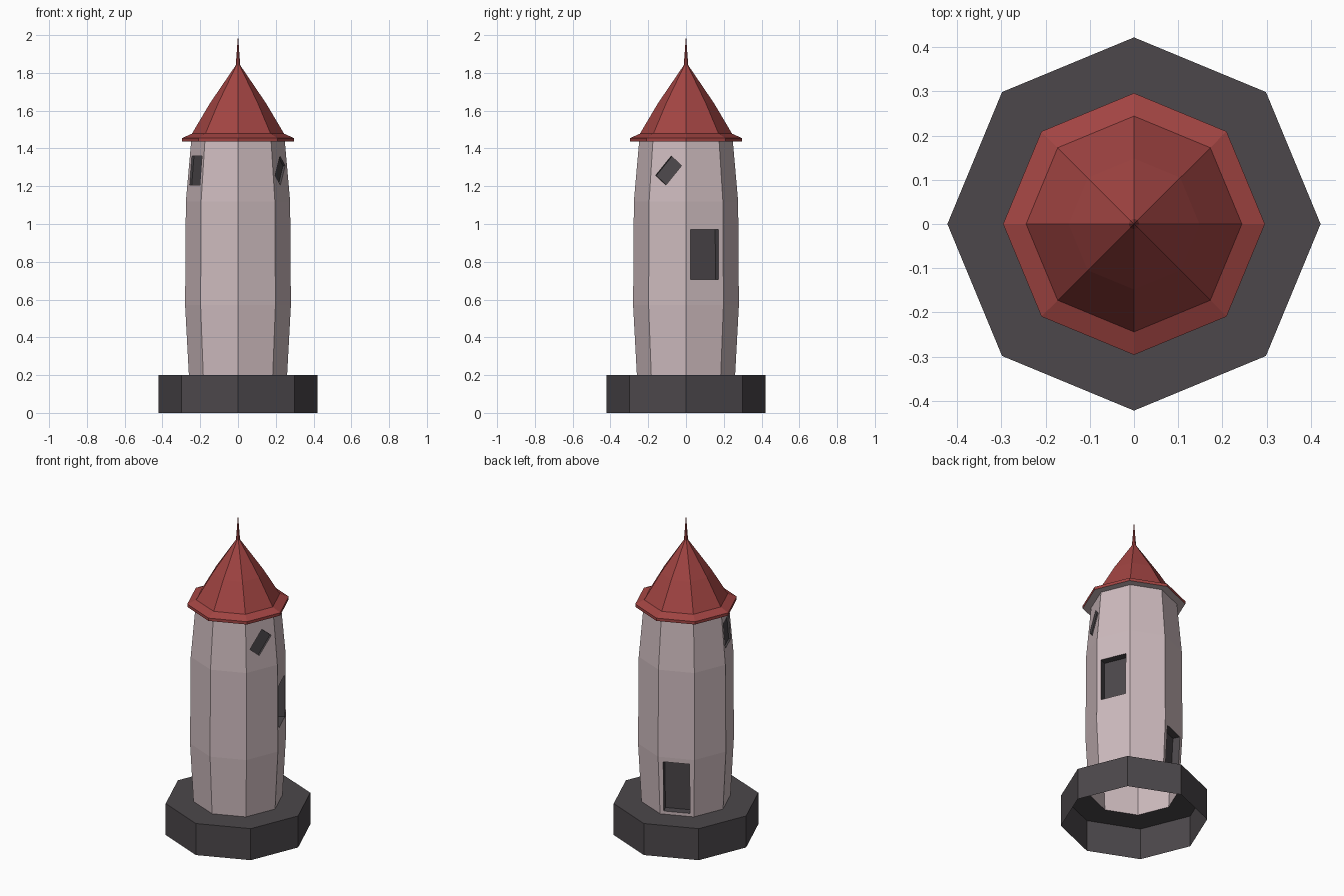
import bpy, bmesh, math
from mathutils import Vector

if "Cube" in bpy.data.objects:
    bpy.data.objects.remove(bpy.data.objects["Cube"])

SIDES = 8


def material(name, r, g, b):
    m = bpy.data.materials.new(name)
    m.diffuse_color = (r, g, b, 1)
    m.use_nodes = True
    m.node_tree.nodes["Principled BSDF"].inputs["Base Color"].default_value = m.diffuse_color
    return m


PINK = material("pale pink wall", 0.62, 0.50, 0.52)
DARK = material("dark grey", 0.072, 0.064, 0.070)
RED = material("roof red", 0.36, 0.058, 0.055)


def recess(bm, quad, z, w, h, turn, depth):
    """Replace a wall quad by a frame around a sunken rectangular opening."""
    a, b, c, d = (v.co for v in quad)
    low, high = (a + b) / 2, (c + d) / 2
    centre = low.lerp(high, (z - low.z) / (high.z - low.z))
    u = (b - a).normalized()
    n = (b - a).cross(d - a).normalized()
    v = n.cross(u)
    t = math.radians(turn)
    ux, vx = u * math.cos(t) + v * -math.sin(t), u * math.sin(t) + v * math.cos(t)
    corners = [centre + ux * (sx * w / 2) + vx * (sy * h / 2)
               for sx, sy in ((-1, -1), (1, -1), (1, 1), (-1, 1))]
    rim = [bm.verts.new(p) for p in corners]
    back = [bm.verts.new(p - n * depth) for p in corners]
    for i in range(4):
        j = (i + 1) % 4
        bm.faces.new((quad[i], quad[j], rim[j], rim[i]))
        bm.faces.new((rim[i], rim[j], back[j], back[i])).material_index = 1
    bm.faces.new(back).material_index = 1


def turned(name, profile, mats, openings={}):
    """Sweep (radius, z) points round the z axis; openings keyed by (band, side)."""
    bm = bmesh.new()
    rings = []
    for r, z in profile:
        if r == 0:
            rings.append([bm.verts.new((0, 0, z))] * SIDES)
        else:
            rings.append([bm.verts.new((r * math.cos(k * math.tau / SIDES),
                                        r * math.sin(k * math.tau / SIDES), z))
                          for k in range(SIDES)])
    for band, (lo, hi) in enumerate(zip(rings, rings[1:])):
        for k in range(SIDES):
            j = (k + 1) % SIDES
            quad = [lo[k], lo[j], hi[j], hi[k]]
            if (band, k) in openings:
                recess(bm, quad, *openings[band, k])
            else:
                bm.faces.new(list(dict.fromkeys(quad)))
    me = bpy.data.meshes.new(name)
    bm.to_mesh(me)
    bm.free()
    for m in mats:
        me.materials.append(m)
    ob = bpy.data.objects.new(name, me)
    bpy.context.collection.objects.link(ob)
    return ob


# Plinth, open underneath, with a hole where the tower stands
turned("plinth", [(0.422, 0), (0.422, 0.2), (0.26, 0.2)], [DARK])

# Tower wall with eave underside; openings are (z, width, height, turn, depth)
turned("tower_wall",
       [(0.26, 0.2), (0.28, 0.57), (0.276, 1.12), (0.248, 1.437), (0.296, 1.437)],
       [PINK, DARK],
       {(0, 2): (0.38, 0.155, 0.32, 0, 0.045),    # door
        (1, 0): (0.838, 0.16, 0.265, 0, 0.045),   # large window
        (2, 7): (1.283, 0.08, 0.135, 40, 0.012),  # tilted window
        (2, 4): (1.283, 0.14, 0.155, 0, 0.012)})  # small window

# Flared roof with spike
turned("roof", [(0.296, 1.437), (0.296, 1.455), (0.244, 1.478), (0.148, 1.64),
                (0.012, 1.84), (0, 2.0)], [RED])
